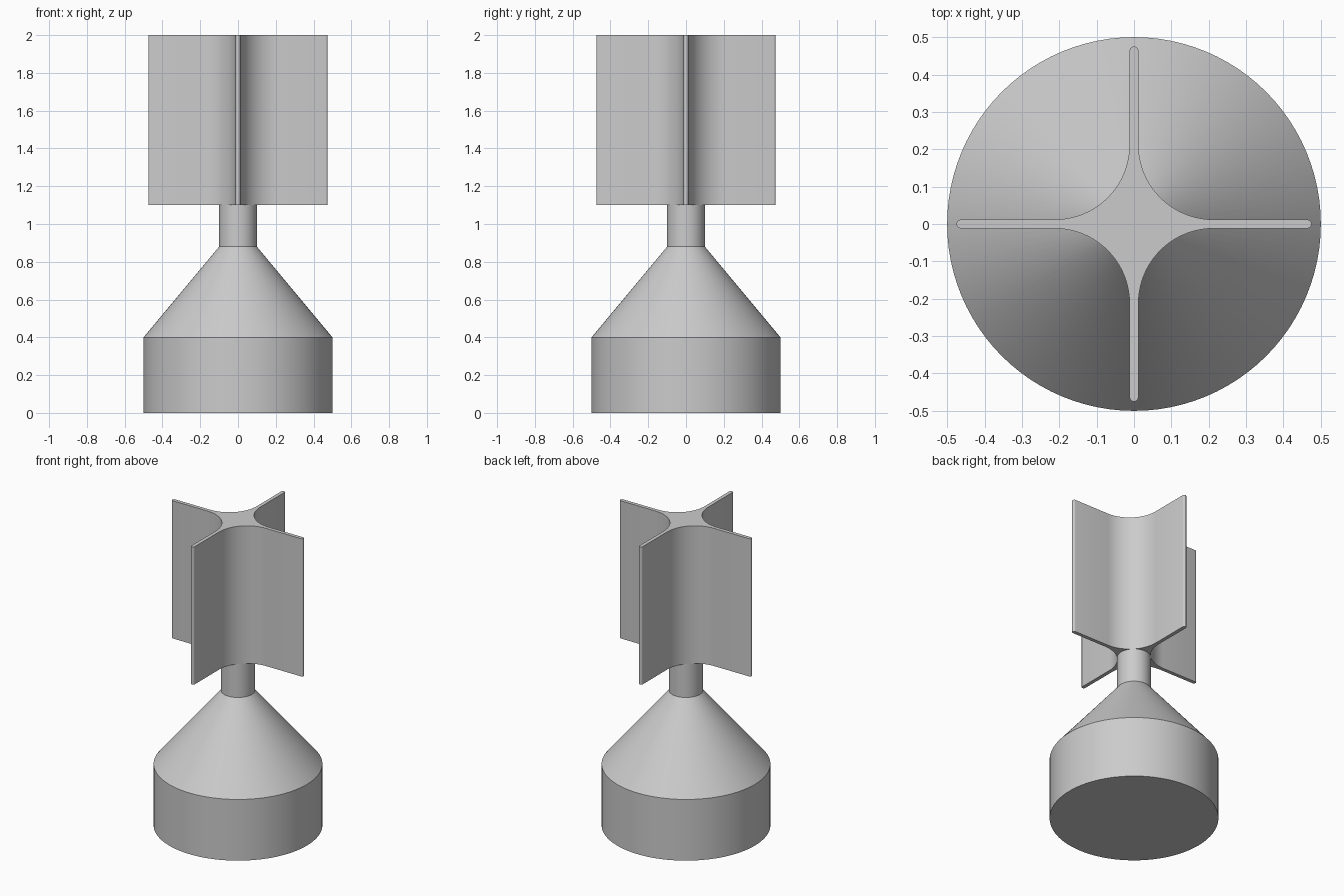
import bpy, bmesh
from math import sin, cos, pi, radians
from mathutils import Vector, Matrix

if "Cube" in bpy.data.objects:
    bpy.data.objects.remove(bpy.data.objects["Cube"])

grey = bpy.data.materials.new("plain grey")
grey.use_nodes = True
colour = (0.6, 0.6, 0.6, 1)
grey.diffuse_color = colour
grey.node_tree.nodes["Principled BSDF"].inputs["Base Color"].default_value = colour


def finish(bm, name):
    bmesh.ops.recalc_face_normals(bm, faces=bm.faces)
    mesh = bpy.data.meshes.new(name)
    bm.to_mesh(mesh)
    bm.free()
    mesh.materials.append(grey)
    obj = bpy.data.objects.new(name, mesh)
    bpy.context.collection.objects.link(obj)
    bpy.ops.object.select_all(action='DESELECT')
    obj.select_set(True)
    bpy.context.view_layer.objects.active = obj
    bpy.ops.object.shade_smooth_by_angle(angle=radians(30))
    return obj


# Turned base: drum, cone and stem
bm = bmesh.new()
SEGMENTS = 96
profile = [(0.5, 0), (0.5, 0.4), (0.1, 0.88), (0.1, 1.1)]
rings = [[bm.verts.new((r * cos(2 * pi * i / SEGMENTS), r * sin(2 * pi * i / SEGMENTS), z))
          for i in range(SEGMENTS)] for r, z in profile]
for low, high in zip(rings, rings[1:]):
    for i in range(SEGMENTS):
        j = (i + 1) % SEGMENTS
        bm.faces.new((low[i], low[j], high[j], high[i]))
bm.faces.new(rings[0])
bm.faces.new(rings[-1])
finish(bm, "base_and_stem")

# Four-bladed head: rounded tip and concave fillet, repeated every quarter turn
HALF, TIP, FILLET = 0.012, 0.475, 0.2
corner = HALF + FILLET
outline = []
for quarter in range(4):
    turn = Matrix.Rotation(quarter * pi / 2, 3, 'Z')
    for k in range(9):
        a = -pi / 2 + pi * k / 8
        outline.append(turn @ Vector((TIP - HALF + HALF * cos(a), HALF * sin(a), 0)))
    for k in range(21):
        a = -pi / 2 - pi / 2 * k / 20
        outline.append(turn @ Vector((corner + FILLET * cos(a), corner + FILLET * sin(a), 0)))

bm = bmesh.new()
bottom = bm.faces.new([bm.verts.new(p + Vector((0, 0, 1.1))) for p in outline])
top = bmesh.ops.extrude_face_region(bm, geom=[bottom], use_keep_orig=True)
bmesh.ops.translate(bm, vec=(0, 0, 0.9),
                    verts=[v for v in top["geom"] if isinstance(v, bmesh.types.BMVert)])
finish(bm, "bladed_head")
